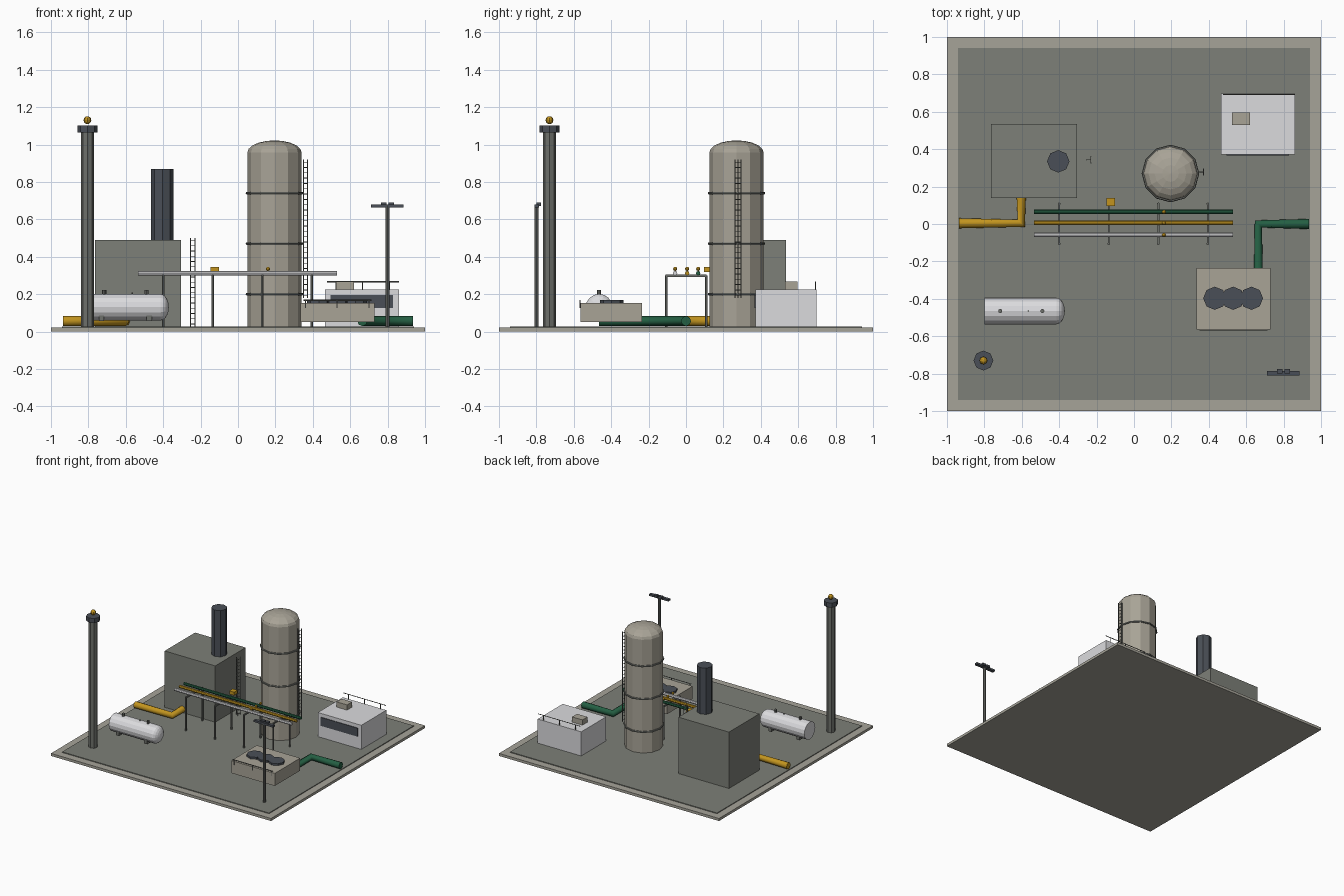
import bpy
import math
from mathutils import Vector, Matrix

cube = bpy.data.objects.get("Cube")
if cube:
    bpy.data.objects.remove(cube, do_unlink=True)


def material(name, *srgb):
    rgba = [((c + 0.055) / 1.055) ** 2.4 for c in srgb] + [1]
    m = bpy.data.materials.new(name)
    m.use_nodes = True
    m.diffuse_color = rgba
    m.node_tree.nodes["Principled BSDF"].inputs["Base Color"].default_value = rgba
    return m


concrete = material("concrete", .65, .64, .60)
ground = material("grey ground", .49, .50, .47)
beige = material("beige metal", .66, .64, .59)
steel = material("dull steel", .43, .44, .42)
slate = material("dark slate", .29, .31, .34)
white = material("white paint", .86, .86, .87)
yellow = material("yellow paint", .76, .58, .12)
green = material("green paint", .14, .37, .26)


def finish(name, mat):
    o = bpy.context.object
    o.name = name
    o.data.materials.append(mat)
    return o


def box(name, mat, x, y, z):
    """Box given by its (min, max) range on each axis."""
    bpy.ops.mesh.primitive_cube_add(size=1, location=[sum(r) / 2 for r in (x, y, z)])
    o = finish(name, mat)
    o.data.transform(Matrix.Diagonal([r[1] - r[0] for r in (x, y, z)] + [1]))
    return o


def rod(name, mat, a, b, r, sides=8):
    """Cylinder between two points."""
    a, b = Vector(a), Vector(b)
    d = b - a
    bpy.ops.mesh.primitive_cylinder_add(vertices=sides, radius=r, depth=d.length,
                                        location=(a + b) / 2,
                                        rotation=d.to_track_quat('Z', 'Y').to_euler())
    return finish(name, mat)


def ball(name, mat, loc, r):
    bpy.ops.mesh.primitive_uv_sphere_add(segments=8, ring_count=6, radius=r, location=loc)
    return finish(name, mat)


def vessel(name, mat, r, length, dome, sides, loc, rot=(0, 0, 0)):
    """Flat-bottomed cylinder along local z with an elliptical domed end."""
    rings = [(r, 0)]
    steps = 5
    for i in range(steps):
        t = i / steps * math.pi / 2
        rings.append((r * math.cos(t), length + dome * math.sin(t)))
    verts = [(q * math.cos(2 * math.pi * k / sides), q * math.sin(2 * math.pi * k / sides), z)
             for q, z in rings for k in range(sides)]
    top = len(verts)
    verts.append((0, 0, length + dome))
    faces = [tuple(reversed(range(sides)))]
    for j in range(len(rings)):
        for k in range(sides):
            a, b = j * sides + k, j * sides + (k + 1) % sides
            last = j == len(rings) - 1
            faces.append((a, b, top) if last else (a, b, b + sides, a + sides))
    me = bpy.data.meshes.new(name)
    me.from_pydata(verts, [], faces)
    me.materials.append(mat)
    o = bpy.data.objects.new(name, me)
    o.location, o.rotation_euler = loc, rot
    bpy.context.collection.objects.link(o)
    return o


def bent_pipe(name, mat, points, r):
    cu = bpy.data.curves.new(name, 'CURVE')
    cu.dimensions = '3D'
    cu.bevel_depth, cu.bevel_resolution, cu.use_fill_caps = r, 2, True
    s = cu.splines.new('POLY')
    s.points.add(len(points) - 1)
    for p, co in zip(s.points, points):
        p.co = (*co, 1)
    cu.materials.append(mat)
    bpy.context.collection.objects.link(bpy.data.objects.new(name, cu))


def ladder(name, x, y, z0, z1, rungs):
    """Two rails with a rear spine, joined by rungs and stand-offs."""
    out, back, half = x + .011, x - .011, .017
    for px, py in ((out, y - half), (out, y + half), (back, y)):
        rod(name + "_rail", steel, (px, py, z0), (px, py, z1), .003, 6)
    for i in range(rungs):
        z = z0 + (z1 - z0) * (i + .5) / rungs
        rod(name + "_rung", steel, (out, y - half, z), (out, y + half, z), .002, 4)
        rod(name + "_standoff", steel, (back, y, z), (out, y, z), .002, 4)


def railing(name, x0, x1, y, z0, z1, posts):
    rod(name + "_bar", steel, (x0, y, z1), (x1, y, z1), .003, 6)
    for x in posts:
        rod(name + "_post", steel, (x, y, z0), (x, y, z1), .003, 6)


# Site slab and inner yard
FLOOR = .027
box("base_slab", concrete, (-1, 1), (-1, 1), (0, .021))
box("yard", ground, (-.94, .94), (-.94, .94), (.015, FLOOR))

# Tall column with bands and ladder
cx, cy = .195, .27
vessel("column", beige, .145, .93, .065, 12, (cx, cy, FLOOR))
for z in (.2, .47, .74):
    bpy.ops.mesh.primitive_torus_add(location=(cx, cy, z), major_radius=.147, minor_radius=.007,
                                     major_segments=12, minor_segments=6)
    finish("column_band", steel)
ladder("column_ladder", .361, .278, .18, .92, 26)

# Furnace with stack and detached ladder
box("furnace", ground, (-.765, -.305), (.14, .535), (FLOOR, .49))
rod("furnace_stack", slate, (-.405, .335, .48), (-.405, .335, .87), .06)
ladder("furnace_ladder", -.242, .343, FLOOR, .5, 17)

# Flare tower
fx, fy = -.805, -.73
rod("flare_tower", steel, (fx, fy, FLOOR), (fx, fy, 1.07), .034)
rod("flare_cap", slate, (fx, fy, 1.065), (fx, fy, 1.102), .053)
ball("flare_ball", yellow, (fx, fy, 1.13), .021)

# Horizontal storage tank
ty, tz = -.465, .13
tank = vessel("tank", white, .071, .385, .045, 16, (-.8, ty, tz), (0, math.pi / 2, 0))
for x in (-.73, -.475):
    box("tank_saddle", steel, (x - .014, x + .014), (ty - .055, ty + .055), (.056, .085))
for x in (-.715, -.49):
    rod("tank_nozzle", steel, (x, ty, .19), (x, ty, .222), .011)
rod("tank_gauge", steel, (-.565, ty, .19), (-.565, ty, .208), .005, 6)

# Pipe rack with three pipes
for y, mat in ((.065, green), (.006, yellow), (-.058, white)):
    rod("rack_pipe", mat, (-.535, y, .312), (.53, y, .312), .012)
    ball("pipe_valve", yellow, (.16, y, .335), .011)
for x in (-.4, -.135, .13, .395):
    box("rack_beam", steel, (x - .005, x + .005), (-.11, .11), (.292, .304))
    for y in (-.106, .108):
        rod("rack_leg", steel, (x, y, FLOOR), (x, y, .3), .007, 6)
box("valve_box", yellow, (-.146, -.102), (.095, .14), (.318, .345))

# Ground pipes
bent_pipe("yellow_ground_pipe", yellow, [(-.935, .004, .056), (-.603, .004, .056), (-.603, .2, .056)], .027)
bent_pipe("green_ground_pipe", green, [(.935, 0, .056), (.665, 0, .056), (.665, -.465, .056)], .027)

# Cooling basin with fans and front rail
box("cooler", beige, (.335, .73), (-.565, -.235), (.05, .153))
for x in (.432, .53, .628):
    rod("cooler_fan", slate, (x, -.397, .15), (x, -.397, .169), .062)
railing("cooler_rail", .35, .715, -.567, .125, .167, (.36, .53, .70))

# Control building with window, roof unit and back rail
box("control_building", white, (.465, .86), (.372, .697), (FLOOR, .225))
box("building_window", slate, (.495, .83), (.367, .373), (.125, .195))
box("roof_unit", beige, (.525, .62), (.53, .595), (.22, .268))
railing("roof_rail", .475, .86, .692, .22, .266, (.52, .665, .81))

# Floodlight mast
rod("light_mast", steel, (.8, -.8, FLOOR), (.8, -.8, .675), .011)
box("light_bar", slate, (.71, .885), (-.81, -.785), (.664, .68))
for x in (.78, .82):
    box("floodlight", slate, (x - .015, x + .015), (-.8, -.775), (.672, .69))
